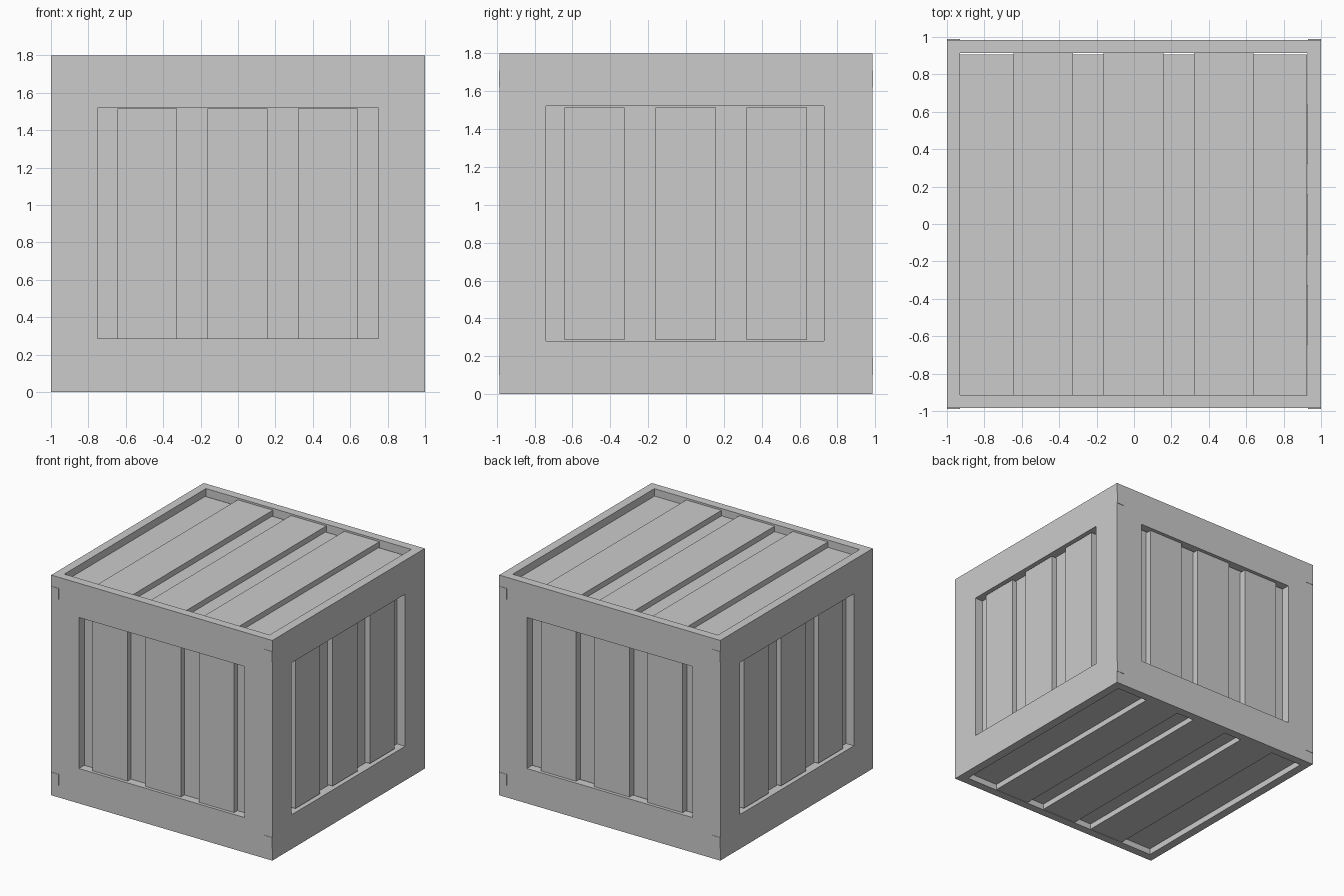
import bpy, bmesh
from mathutils import Matrix, Vector

if "Cube" in bpy.data.objects:
    bpy.data.objects.remove(bpy.data.objects["Cube"])

BODY_LO = (-0.93, -0.915, 0.05)
BODY_HI = (0.925, 0.905, 1.74)
SPANS = [(-0.643, -0.325), (-0.162, 0.158), (0.32, 0.638)]   # the three slats of every face


def finish(name, bm):
    bmesh.ops.recalc_face_normals(bm, faces=bm.faces)
    me = bpy.data.meshes.new(name)
    bm.to_mesh(me)
    bm.free()
    ob = bpy.data.objects.new(name, me)
    bpy.context.collection.objects.link(ob)
    return ob


def add_box(bm, lo, hi):
    lo, hi = Vector(lo), Vector(hi)
    m = Matrix.Translation((lo + hi) / 2) @ Matrix.Diagonal((*(hi - lo), 1))
    bmesh.ops.create_cube(bm, size=1, matrix=m)


def boxes(name, items):
    bm = bmesh.new()
    for lo, hi in items:
        add_box(bm, lo, hi)
    return finish(name, bm)


def frame(name, outer, inner, d0, d1, axis):
    """Rectangular plate with an opening; rects are (u0, u1, z0, z1), depth d0..d1 along axis."""
    bm = bmesh.new()

    def point(u, d, z):
        return (u, d, z) if axis == 'Y' else (d, u, z)

    def loop(r, d):
        return [bm.verts.new(point(u, d, z)) for u, z in
                ((r[0], r[2]), (r[1], r[2]), (r[1], r[3]), (r[0], r[3]))]

    loops = [loop(outer, d0), loop(outer, d1), loop(inner, d1), loop(inner, d0)]
    for k in range(4):
        a, b = loops[k], loops[(k + 1) % 4]
        for i in range(4):
            j = (i + 1) % 4
            bm.faces.new((a[i], a[j], b[j], b[i]))
    return finish(name, bm)


# inner box behind the slats
boxes("inner_box", [(BODY_LO, BODY_HI)])

# four open frames forming the outer shell
front_outer, front_open = (-1, 1, 0, 1.8), (-0.75, 0.75, 0.285, 1.52)
side_outer, side_open = (-0.915, 0.915, 0, 1.8), (-0.74, 0.73, 0.28, 1.522)
frame("front_frame", front_outer, front_open, -0.985, -0.915, 'Y')
frame("back_frame", front_outer, front_open, 0.915, 0.985, 'Y')
frame("right_frame", side_outer, side_open, 0.927, 1.0, 'X')
frame("left_frame", side_outer, side_open, -1.0, -0.93, 'X')

# side slats, set slightly back from the frame faces
Z0, Z1 = 0.287, 1.515
boxes("front_slats", [((a, -0.962, Z0), (b, -0.914, Z1)) for a, b in SPANS])
boxes("back_slats", [((a, 0.904, Z0), (b, 0.962, Z1)) for a, b in SPANS])
boxes("right_slats", [((0.924, a, Z0), (0.97, b, Z1)) for a, b in SPANS])
boxes("left_slats", [((-0.97, a, Z0), (-0.929, b, Z1)) for a, b in SPANS])

# top and bottom slats run front to back
boxes("top_slats", [((a, -0.915, 1.739), (b, 0.915, 1.785)) for a, b in SPANS])
boxes("bottom_slats", [((a, -0.915, 0.004), (b, 0.915, 0.051)) for a, b in SPANS])

# small joint ends showing through the front and back corners
ends = []
for x0, x1 in ((-1, -0.93), (0.93, 1)):
    for y0, y1 in ((-0.988, -0.92), (0.92, 0.988)):
        for z in (0.1, 1.62):
            ends.append(((x0, y0, z), (x1, y1, z + 0.09)))
boxes("corner_joints", ends)
